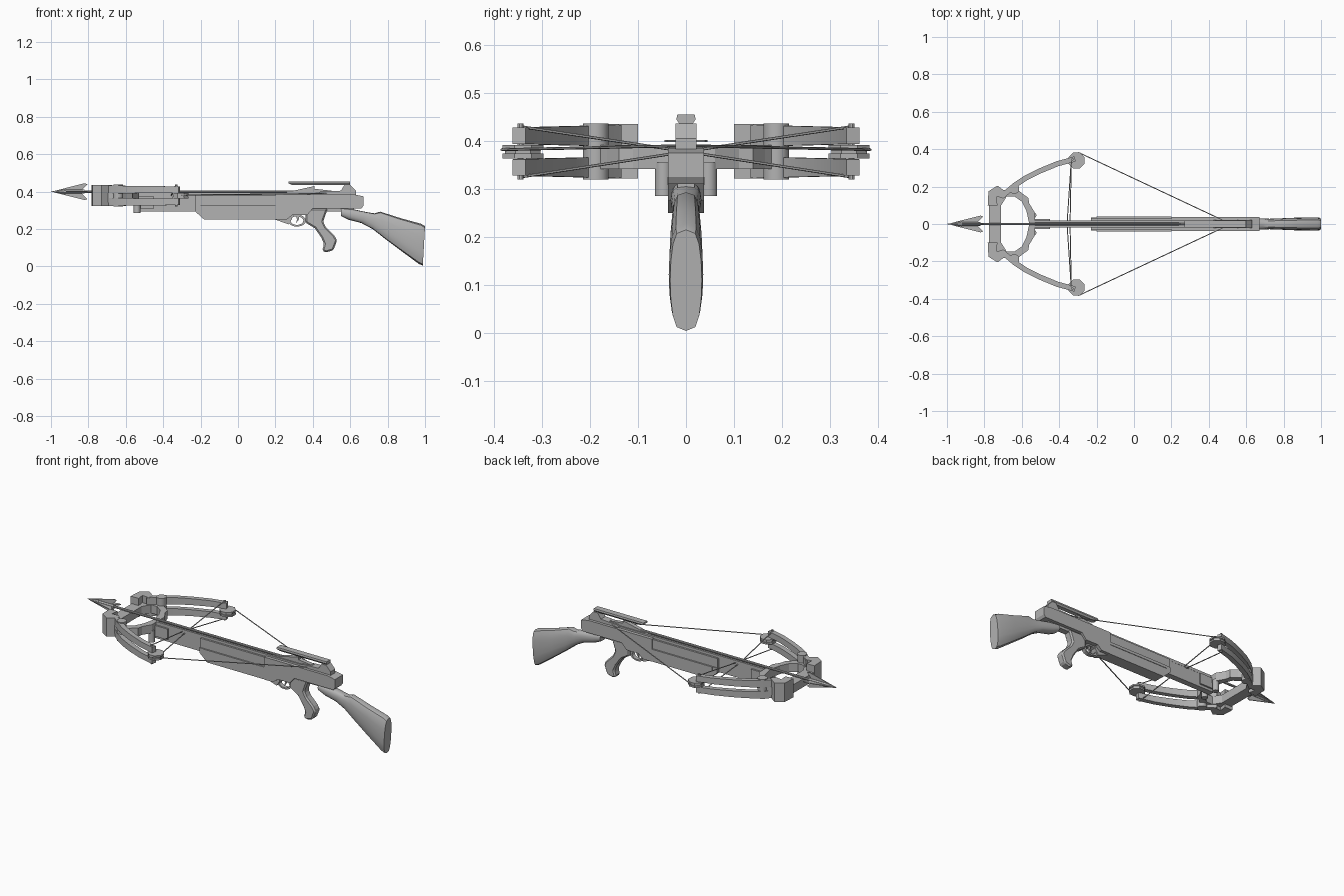
import bpy, bmesh, math
from mathutils import Vector

if "Cube" in bpy.data.objects:
    bpy.data.objects.remove(bpy.data.objects["Cube"], do_unlink=True)

grey = bpy.data.materials.new("plain grey")
grey.use_nodes = True
GREY = (0.45, 0.45, 0.45, 1)
grey.diffuse_color = GREY
grey.node_tree.nodes["Principled BSDF"].inputs["Base Color"].default_value = GREY


def finish(name, bm, smooth=False):
    bmesh.ops.recalc_face_normals(bm, faces=bm.faces)
    mesh = bpy.data.meshes.new(name)
    bm.to_mesh(mesh)
    bm.free()
    mesh.materials.append(grey)
    ob = bpy.data.objects.new(name, mesh)
    bpy.context.collection.objects.link(ob)
    if smooth:
        bpy.ops.object.select_all(action='DESELECT')
        ob.select_set(True)
        bpy.context.view_layer.objects.active = ob
        bpy.ops.object.shade_smooth_by_angle(angle=math.radians(40))
    return ob


def loft(name, rings, smooth=False, caps=True):
    """Skin a list of equal-sized point rings."""
    bm = bmesh.new()
    rows = [[bm.verts.new(p) for p in ring] for ring in rings]
    n = len(rows[0])
    for a, b in zip(rows, rows[1:]):
        for i in range(n):
            j = (i + 1) % n
            bm.faces.new((a[i], a[j], b[j], b[i]))
    if caps:
        bm.faces.new(rows[0])
        bm.faces.new(rows[-1])
    return finish(name, bm, smooth)


def side_profile(name, pts, w, y=0):
    """Extrude an x-z outline across y."""
    return loft(name, [[(x, y + s * w, z) for x, z in pts] for s in (-1, 1)])


def plan_profile(name, pts, z0, z1, side=1):
    """Extrude an x-y outline upward."""
    return loft(name, [[(x, y * side, z) for x, y in pts] for z in (z0, z1)])


def box(name, x0, x1, w, z0, z1, y=0):
    return side_profile(name, [(x0, z0), (x1, z0), (x1, z1), (x0, z1)], w, y)


def rod(name, a, b, r, n=8, r2=None):
    a, b = Vector(a), Vector(b)
    q = (b - a).to_track_quat('Z', 'Y')
    rings = []
    for p, rad in ((a, r), (b, r if r2 is None else r2)):
        rings.append([p + q @ Vector((rad * math.cos(t), rad * math.sin(t), 0))
                      for t in (math.tau * (i + 0.5) / n for i in range(n))])
    return loft(name, rings, n > 8)


# Barrel with a grooved track on top
box("barrel", -0.55, 0.62, 0.018, 0.295, 0.38)
box("barrel_upper", -0.23, 0.2, 0.03, 0.32, 0.38)
for s, word in ((1, "left"), (-1, "right")):
    box(word + "_track", -0.53, 0.62, 0.006, 0.378, 0.395, s * 0.013)
box("front_bracket", -0.55, -0.45, 0.028, 0.31, 0.375)

# Fore grip
side_profile("fore_grip", [(-0.23, 0.325), (-0.23, 0.295), (-0.18, 0.25),
                           (0.2, 0.25), (0.2, 0.325)], 0.036)
box("fore_grip_ridge", -0.2, 0.2, 0.039, 0.308, 0.325)

# Receiver and rear housing
side_profile("receiver", [(0.2, 0.385), (0.2, 0.25), (0.26, 0.25), (0.29, 0.275),
                          (0.37, 0.275), (0.40, 0.31), (0.66, 0.31), (0.67, 0.325),
                          (0.67, 0.375), (0.62, 0.385)], 0.038)
side_profile("rear_housing", [(0.42, 0.38), (0.44, 0.40), (0.55, 0.405), (0.57, 0.437),
                              (0.60, 0.437), (0.63, 0.405), (0.63, 0.38)], 0.022)
side_profile("string_latch", [(0.24, 0.392), (0.32, 0.41), (0.41, 0.43),
                              (0.41, 0.415), (0.50, 0.405), (0.50, 0.385), (0.24, 0.385)], 0.012)
# Sight rail flares toward the top
loft("sight_rail", [[(0.27 + c, -w, z), (0.60, -w, z), (0.60, w, z), (0.27 + c, w, z)]
                    for w, z, c in ((0.013, 0.435, 0.02), (0.02, 0.445, 0), (0.018, 0.455, 0))])

# Trigger guard and trigger
guard = []
for i in range(17):
    t = math.tau * i / 16
    d = (math.cos(t), math.sin(t))
    guard.append([(0.315 + d[0] * 0.048 * k, y, 0.245 + d[1] * 0.032 * k)
                  for k, y in ((1, -0.012), (1, 0.012), (0.72, 0.012), (0.72, -0.012))])
loft("trigger_guard", guard, caps=False)
side_profile("trigger", [(0.31, 0.28), (0.33, 0.28), (0.325, 0.25), (0.31, 0.23), (0.315, 0.25)], 0.005)
side_profile("guard_front", [(0.2, 0.26), (0.2, 0.25), (0.27, 0.225), (0.29, 0.255), (0.29, 0.28)], 0.02)

# Pistol grip
grip = side_profile("pistol_grip", [
    (0.36, 0.31), (0.36, 0.235), (0.41, 0.205), (0.445, 0.155), (0.46, 0.12), (0.45, 0.085),
    (0.47, 0.075), (0.51, 0.087), (0.53, 0.14), (0.515, 0.165), (0.47, 0.21),
    (0.455, 0.24), (0.48, 0.31)], 0.026)
bevel = grip.modifiers.new("soft edges", 'BEVEL')
bevel.width = 0.008
bevel.segments = 1

# Shoulder stock: lofted rounded sections (x top, z top, x bottom, z bottom, half width)
stations = [(0.55, 0.312, 0.55, 0.27, 0.03), (0.62, 0.305, 0.59, 0.25, 0.032),
            (0.69, 0.29, 0.66, 0.232, 0.029), (0.73, 0.284, 0.72, 0.20, 0.028),
            (0.76, 0.293, 0.79, 0.145, 0.03), (0.87, 0.258, 0.87, 0.085, 0.034),
            (0.98, 0.228, 0.965, 0.015, 0.036), (1.0, 0.215, 0.988, 0.004, 0.033)]
sections = []
for xt, zt, xb, zb, w in stations:
    ring = []
    for i in range(16):
        t = math.tau * i / 16
        c, s = math.cos(t), math.sin(t)
        k = 0.5 + 0.5 * s
        y = w * math.copysign(abs(c) ** 0.55, c) if abs(c) > 0.001 else 0
        ring.append((xb + (xt - xb) * k, y, zb + (zt - zb) * k))
    sections.append(ring)
loft("shoulder_stock", sections, True)

# Bolt with a four-bladed head
rod("bolt_shaft", (-0.95, 0, 0.4), (0.5, 0, 0.4), 0.007)
rod("bolt_tip", (-0.92, 0, 0.4), (-1.0, 0, 0.4), 0.014, 8, 0.001)
rod("bolt_socket", (-0.92, 0, 0.4), (-0.82, 0, 0.4), 0.012)
blade = [(-0.99, 0.002), (-0.82, 0.045), (-0.805, 0.04), (-0.835, 0.01), (-0.93, 0.008)]
for s, word in ((1, "left"), (-1, "right")):
    side_profile(("upper" if s > 0 else "lower") + "_blade",
                 [(x, 0.4 + s * h) for x, h in blade], 0.0025)
    plan_profile(word + "_blade", blade, 0.3975, 0.4025, s)

LIMB = [(-0.71, 0.145), (-0.64, 0.205), (-0.58, 0.245), (-0.50, 0.285), (-0.41, 0.322), (-0.315, 0.348)]
AXLE = (-0.33, 0.345)


def limb(name, z, side):
    """Curved flat limb that thins toward its tip."""
    rings = []
    for i, (x, y) in enumerate(LIMB):
        a, b = Vector(LIMB[max(i - 1, 0)]), Vector(LIMB[min(i + 1, len(LIMB) - 1)])
        d = (b - a).normalized()
        nx, ny = -d.y * 0.014, d.x * 0.014
        h = 0.022 - 0.001 * i
        rings.append([(x + s * nx, (y + s * ny) * side, z + t * h)
                      for s, t in ((1, 1), (-1, 1), (-1, -1), (1, -1))])
    loft(name, rings, True)


for s, word in ((1, "left"), (-1, "right")):
    # Riser half ring, limb pocket and pivot
    plan_profile(word + "_riser", [
        (-0.775, 0), (-0.775, 0.10), (-0.72, 0.17), (-0.64, 0.20), (-0.60, 0.165),
        (-0.565, 0.14), (-0.56, 0.11), (-0.53, 0.06), (-0.53, 0), (-0.56, 0),
        (-0.575, 0.07), (-0.60, 0.12), (-0.64, 0.148), (-0.68, 0.148),
        (-0.71, 0.10), (-0.71, 0)], 0.342, 0.392, s)
    plan_profile(word + "_limb_pocket", [
        (-0.782, 0.10), (-0.778, 0.175), (-0.73, 0.205), (-0.675, 0.165),
        (-0.695, 0.14), (-0.735, 0.145), (-0.73, 0.10)], 0.322, 0.435, s)
    rod(word + "_pivot", (-0.64, s * 0.188, 0.32), (-0.64, s * 0.188, 0.437), 0.027, 16)
    rod(word + "_stud", (-0.54, s * 0.047, 0.285), (-0.54, s * 0.047, 0.355), 0.018, 12)
    # Limbs and cams
    limb(word + "_upper_limb", 0.411, s)
    limb(word + "_lower_limb", 0.345, s)
    rod(word + "_axle", (*[AXLE[0], s * AXLE[1]], 0.32), (AXLE[0], s * AXLE[1], 0.437), 0.007)
    for n, (z0, z1, r) in enumerate(((0.364, 0.374, 0.046), (0.374, 0.382, 0.04), (0.382, 0.392, 0.046))):
        rod(f"{word}_cam_{n + 1}", (-0.307, s * 0.34, z0), (-0.307, s * 0.34, z1), r, 8)
    # Drawn string and crossing cables
    rod(word + "_string", (-0.30, s * 0.384, 0.382), (0.48, s * 0.018, 0.39), 0.003, 6)
    bend = (-0.35 + 0.008 * s, 0, 0.378)
    rod(word + "_cable_high", (AXLE[0] - 0.005, s * AXLE[1], 0.43), bend, 0.003, 6)
    rod(word + "_cable_low", bend, (AXLE[0] - 0.005, -s * AXLE[1], 0.325), 0.003, 6)
rod("string_center", (0.48, -0.018, 0.39), (0.48, 0.018, 0.39), 0.004, 6)
